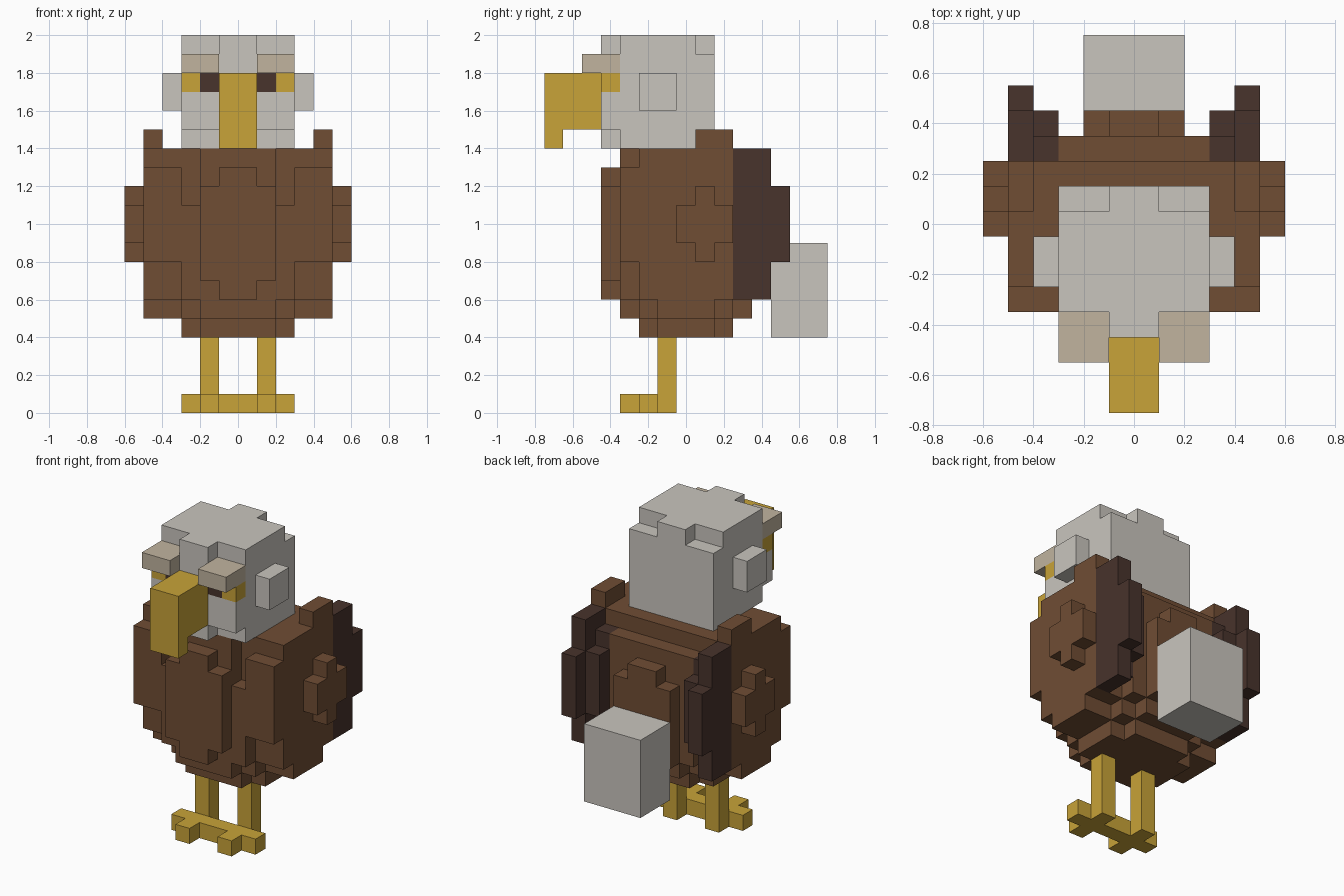
import bpy
import bmesh
from mathutils import Vector

default = bpy.data.objects.get("Cube")
if default:
    bpy.data.objects.remove(default, do_unlink=True)

UNIT = 0.1


def material(name, color):
    mat = bpy.data.materials.new(name)
    mat.use_nodes = True
    mat.diffuse_color = (*color, 1)
    bsdf = mat.node_tree.nodes["Principled BSDF"]
    bsdf.inputs["Base Color"].default_value = (*color, 1)
    bsdf.inputs["Roughness"].default_value = 0.9
    return mat


brown = material("feather_brown", (0.162, 0.074, 0.034))
dark = material("dark_brown", (0.065, 0.033, 0.025))
grey = material("pale_grey", (0.584, 0.558, 0.515))
tan = material("brow_tan", (0.533, 0.456, 0.347))
yellow = material("golden_yellow", (0.578, 0.366, 0.040))

parts = []      # (name, material, cells)
filled = set()  # every occupied cell


def block(xs, ys, zs):
    """Cells of one box, limits in units."""
    return {(x, y, z) for x in range(*xs) for y in range(*ys) for z in range(*zs)}


def middle(half, ys, zs):
    """Box centred on the mirror plane."""
    return block((-half, half), ys, zs)


def mirrored(cells):
    return {(-1 - x, y, z) for x, y, z in cells}


def add(name, mat, *boxes):
    cells = set().union(*boxes) - filled
    filled.update(cells)
    parts.append((name, mat, cells))


def add_pair(name, mat, *boxes):
    cells = set().union(*boxes)
    add("left_" + name, mat, cells)
    add("right_" + name, mat, mirrored(cells))


def both(xs, ys, zs):
    cells = block(xs, ys, zs)
    return cells | mirrored(cells)


# Legs and feet
add_pair("leg", yellow, block((1, 2), (-1, 0), (0, 4)))
add("feet", yellow, middle(3, (-2, -1), (0, 1)), both((1, 2), (-3, -2), (0, 1)))

# Body: stepped belly, core, chest and back
add("body", brown,
    middle(3, (-1, 2), (4, 5)), middle(2, (-2, 3), (4, 5)),
    middle(5, (-1, 2), (5, 6)), middle(3, (-2, 3), (5, 6)), middle(2, (-3, 4), (5, 6)),
    middle(5, (-2, 3), (6, 14)),
    middle(2, (-3, -2), (6, 14)), both((2, 3), (-3, -2), (6, 11)),
    both((3, 5), (-3, -2), (8, 13)))
add("chest_plate", brown, middle(2, (-4, -3), (7, 12)), middle(1, (-4, -3), (6, 13)))
add("back_plate", brown, middle(3, (3, 4), (6, 13)),
    middle(2, (4, 5), (6, 11)), middle(1, (4, 5), (6, 12)))

# Shoulders and side feather tufts
add_pair("shoulder", brown, block((4, 5), (1, 3), (14, 15)))
add_pair("side_tuft", brown, block((5, 6), (0, 3), (9, 11)), block((5, 6), (1, 2), (8, 12)))

# Folded wing tips
add_pair("wing_tip", dark,
         block((4, 5), (3, 5), (6, 14)), block((4, 5), (5, 6), (8, 12)),
         block((3, 4), (3, 4), (7, 13)), block((3, 4), (4, 5), (8, 12)))

# Tail
add("tail", grey, middle(2, (5, 8), (4, 9)))

# Face: eyes, brows and hooked beak
add_pair("iris", yellow, block((2, 3), (-4, -3), (17, 18)))
add_pair("pupil", dark, block((1, 2), (-4, -3), (17, 18)))
add_pair("brow", tan, block((1, 3), (-5, -3), (18, 19)))
add("beak", yellow, middle(1, (-7, -4), (15, 18)), middle(1, (-7, -6), (14, 15)))

# Head with clipped corners, and ear tufts
add("head", grey,
    middle(3, (-3, 2), (14, 19)), middle(3, (-4, -3), (15, 18)),
    middle(1, (-4, 2), (14, 20)), middle(3, (-3, 1), (19, 20)))
add_pair("ear_tuft", grey, block((3, 4), (-2, 0), (16, 18)))

AXES = [Vector(v) for v in ((1, 0, 0), (0, 1, 0), (0, 0, 1))]
OFFSET = Vector((0, -0.5, 0))


def build(name, mat, cells):
    """Outer shell of the cells as one mesh with merged flat faces."""
    bm = bmesh.new()
    for cell in sorted(cells):
        for i in range(3):
            u, v = AXES[(i + 1) % 3], AXES[(i + 2) % 3]
            for side in (0, 1):
                step = AXES[i] * (1 if side else -1)
                if tuple(int(c) for c in Vector(cell) + step) in filled:
                    continue
                base = Vector(cell) + AXES[i] * side + OFFSET
                ring = [base, base + u, base + u + v, base + v]
                if not side:
                    ring.reverse()
                bm.faces.new([bm.verts.new(p * UNIT) for p in ring])
    bmesh.ops.remove_doubles(bm, verts=bm.verts[:], dist=UNIT / 100)
    bmesh.ops.dissolve_limit(bm, angle_limit=0.01, verts=bm.verts[:], edges=bm.edges[:])
    mesh = bpy.data.meshes.new(name)
    bm.to_mesh(mesh)
    bm.free()
    mesh.materials.append(mat)
    bpy.context.collection.objects.link(bpy.data.objects.new(name, mesh))


for part in parts:
    build(*part)
